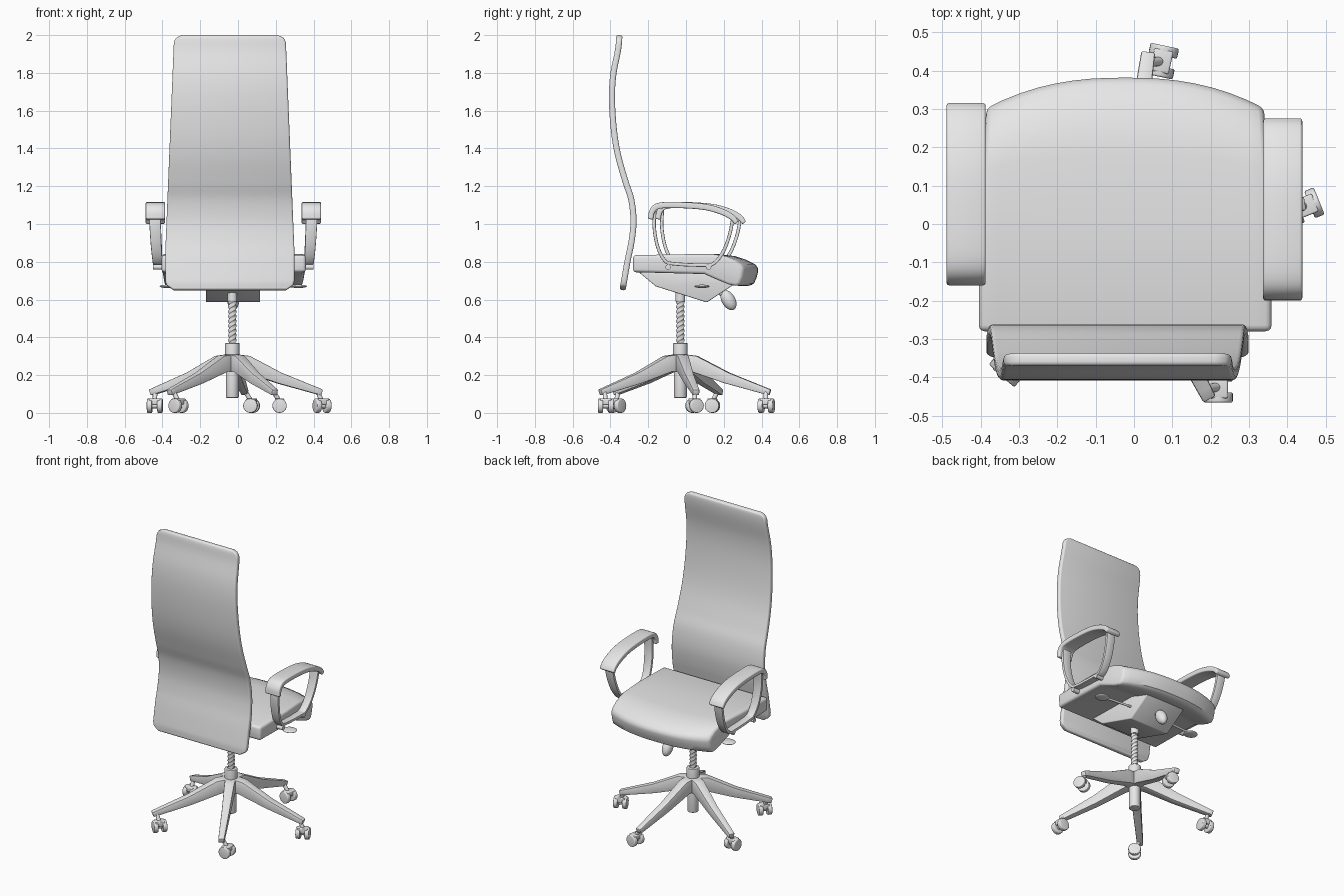
import bpy
import bmesh
import math
from mathutils import Vector, Matrix

cube = bpy.data.objects.get("Cube")
if cube:
    bpy.data.objects.remove(cube, do_unlink=True)

grey = bpy.data.materials.new("plain grey")
grey.use_nodes = True
grey.diffuse_color = (0.8, 0.8, 0.8, 1)
grey.node_tree.nodes["Principled BSDF"].inputs["Base Color"].default_value = (0.8, 0.8, 0.8, 1)

CX = CY = -0.03  # centre of the column


def finish(name, bm, bevel=0.0, matrix=None, segments=3):
    """Turn a bmesh into a shaded object with softened edges."""
    if matrix:
        bmesh.ops.transform(bm, matrix=matrix, verts=bm.verts)
    bmesh.ops.recalc_face_normals(bm, faces=bm.faces)
    mesh = bpy.data.meshes.new(name)
    bm.to_mesh(mesh)
    bm.free()
    obj = bpy.data.objects.new(name, mesh)
    bpy.context.collection.objects.link(obj)
    mesh.materials.append(grey)
    bpy.ops.object.select_all(action='DESELECT')
    obj.select_set(True)
    bpy.context.view_layer.objects.active = obj
    if bevel:
        mod = obj.modifiers.new("soft edges", 'BEVEL')
        mod.width = bevel
        mod.segments = segments
        mod.limit_method = 'ANGLE'
        mod.angle_limit = math.radians(40)
        bpy.ops.object.convert(target='MESH')
    bpy.ops.object.shade_smooth_by_angle(angle=math.radians(35))
    return obj


def loft(name, rings, **kw):
    """Skin a list of equal rings and cap both ends."""
    bm = bmesh.new()
    loops = [[bm.verts.new(p) for p in ring] for ring in rings]
    for a, b in zip(loops, loops[1:]):
        for i in range(len(a)):
            j = (i + 1) % len(a)
            bm.faces.new((a[i], a[j], b[j], b[i]))
    bm.faces.new(loops[0])
    bm.faces.new(loops[-1])
    return finish(name, bm, **kw)


def spline(points, steps):
    """Smooth curve through points of any dimension."""
    pts = [Vector(p) for p in points]
    pts = [2 * pts[0] - pts[1]] + pts + [2 * pts[-1] - pts[-2]]
    out = []
    for a, b, c, d in zip(pts, pts[1:], pts[2:], pts[3:]):
        for k in range(steps):
            t = k / steps
            out.append(0.5 * (2 * b + (c - a) * t + (2 * a - 5 * b + 4 * c - d) * t ** 2
                              + (3 * b - a - 3 * c + d) * t ** 3))
    return out + [pts[-2]]


def band(name, path, **kw):
    """Rectangular section along (y, z, x centre, half width, half thickness)."""
    rings = []
    for i, (y, z, x, w, t) in enumerate(path):
        p, q = path[max(i - 1, 0)], path[min(i + 1, len(path) - 1)]
        n = Vector((p[1] - q[1], q[0] - p[0])).normalized() * t
        rings.append([(x - w, y + n.x, z + n.y), (x + w, y + n.x, z + n.y),
                      (x + w, y - n.x, z - n.y), (x - w, y - n.x, z - n.y)])
    return loft(name, rings, **kw)


def rod(name, start, end, r1, r2=None, sides=24, **kw):
    a, b = Vector(start), Vector(end)
    bm = bmesh.new()
    bmesh.ops.create_cone(bm, cap_ends=True, segments=sides, radius1=r1,
                          radius2=r1 if r2 is None else r2, depth=(b - a).length)
    turn = (b - a).to_track_quat('Z', 'Y').to_matrix().to_4x4()
    bmesh.ops.transform(bm, matrix=Matrix.Translation((a + b) / 2) @ turn, verts=bm.verts)
    return finish(name, bm, **kw)


def ball(name, centre, radii, tilt=0.0):
    bm = bmesh.new()
    bmesh.ops.create_uvsphere(bm, u_segments=24, v_segments=14, radius=1)
    m = Matrix.Translation(centre) @ Matrix.Rotation(tilt, 4, 'X') @ Matrix.Diagonal((*radii, 1))
    return finish(name, bm, matrix=m)


# Backrest: one S-curved padded panel with rounded corners
curve = spline([(-0.352, 2.0), (-0.36, 1.92), (-0.385, 1.79), (-0.392, 1.66), (-0.382, 1.5),
                (-0.36, 1.365), (-0.322, 1.23), (-0.29, 1.13), (-0.278, 1.02),
                (-0.287, 0.915), (-0.31, 0.8), (-0.336, 0.65)], 6)
panel = []
for y, z in curve:
    half = 0.342 - 0.045 * min(1, max(0, (z - 0.85) / 1.1))
    edge = min(2.0 - z, z - 0.65)
    if edge < 0.05:
        half -= 0.045 * (1 - math.sqrt(max(0, 1 - (1 - edge / 0.05) ** 2)))
    panel.append((y, z, -0.043, half, 0.016))
band("backrest", panel, bevel=0.01)

# Seat: side profile lofted across the width, front edge bowed
profile = [(-0.28, 0.835), (0.0, 0.84), (0.18, 0.84), (0.26, 0.83), (0.32, 0.81), (0.365, 0.787),
           (0.385, 0.765), (0.375, 0.72), (0.36, 0.685), (0.335, 0.67), (0.28, 0.68),
           (0.19, 0.71), (0.12, 0.735), (-0.28, 0.745)]
rings = []
for k in range(17):
    u = k / 8 - 1
    bow = 0.08 * abs(u) ** 2.4
    rings.append([(-0.023 + u * (0.382 - 0.02 * max(0, y) / 0.385),
                   y - bow * max(0, y) / 0.385, z) for y, z in profile])
loft("seat", rings, bevel=0.016)

# Tilt mechanism under the seat, with its knob and paddles
box = [(-0.25, 0.745), (-0.16, 0.67), (0.11, 0.585), (0.27, 0.69), (0.2, 0.735)]
loft("tilt_mechanism", [[(x, y, z) for y, z in box] for x in (-0.17, 0.117)], bevel=0.006)
rod("knob_stem", (-0.025, 0.16, 0.66), (-0.025, 0.22, 0.605), 0.015)
ball("tension_knob", (-0.025, 0.225, 0.597), (0.032, 0.036, 0.058), math.radians(30))
for side, tag in ((1, "left"), (-1, "right")):
    x = -0.025 + side * 0.345
    rod(tag + "_lever_rod", (-0.025, 0.12, 0.67), (x, 0.09, 0.67), 0.007, sides=12)
    ball(tag + "_lever_paddle", (x, 0.085, 0.67), (0.045, 0.04, 0.009))

# Armrests: wide curved pad on a U-shaped strap, bolted to the seat
for side, tag, dy in ((1, "left", 0.0), (-1, "right", 0.04)):
    def at(y, z, x, w, t):
        return (y + dy, z, -0.025 + side * x, w, t)
    pad = spline([at(-0.188, 1.025, 0.413, 0.051, 0.013), at(-0.178, 1.07, 0.413, 0.051, 0.015),
                  at(-0.14, 1.097, 0.413, 0.051, 0.016), at(-0.03, 1.1, 0.413, 0.051, 0.016),
                  at(0.1, 1.09, 0.413, 0.051, 0.016), at(0.19, 1.065, 0.413, 0.051, 0.016),
                  at(0.245, 1.035, 0.413, 0.051, 0.015), at(0.268, 1.005, 0.413, 0.051, 0.012)], 5)
    band(tag + "_arm_pad", pad, bevel=0.009)
    strap = spline([at(-0.165, 1.08, 0.416, 0.03, 0.009), at(-0.168, 0.98, 0.413, 0.03, 0.009),
                    at(-0.15, 0.88, 0.408, 0.028, 0.009), at(-0.115, 0.81, 0.402, 0.026, 0.009),
                    at(-0.07, 0.79, 0.4, 0.025, 0.009), at(0.09, 0.782, 0.4, 0.025, 0.009),
                    at(0.145, 0.79, 0.4, 0.025, 0.009), at(0.195, 0.85, 0.404, 0.027, 0.009),
                    at(0.23, 0.94, 0.41, 0.029, 0.009), at(0.248, 1.03, 0.415, 0.03, 0.009)], 5)
    band(tag + "_arm_strap", strap, bevel=0.004, segments=2)
    for y in (-0.095, 0.12):
        rod(tag + "_arm_bolt", (-0.025 + side * 0.36, y + dy * 0.5, 0.772),
            (-0.025 + side * 0.425, y + dy * 0.5, 0.772), 0.014, sides=16)

# Column: outer tube, hub, twisted spindle and collar
rod("column_tube", (CX, CY, 0.08), (CX, CY, 0.3), 0.034, bevel=0.004)
rod("column_hub", (CX, CY, 0.22), (CX, CY, 0.37), 0.038, bevel=0.004)
twist = []
for k in range(61):
    z = 0.36 + 0.24 * k / 60
    twist.append([(CX + 0.023 * math.cos(k * 0.25 + i * math.pi / 2),
                   CY + 0.023 * math.sin(k * 0.25 + i * math.pi / 2), z) for i in range(4)])
loft("twisted_spindle", twist)
rod("spindle_collar", (CX, CY, 0.59), (CX, CY, 0.69), 0.026)

# Five tapered legs, each with a twin-wheel caster
casters = [(0.445, 0.045, 22), (0.072, 0.425, 78), (-0.44, 0.14, 175),
           (-0.315, -0.37, 50), (0.22, -0.425, 90)]
for i, (x, y, heading) in enumerate(casters):
    angle = math.radians(10 + 72 * i)
    place = Matrix.Translation((CX, CY, 0)) @ Matrix.Rotation(angle - math.pi / 2, 4, 'Z')
    leg = [(0.02, 0.265, 0, 0.032, 0.045), (0.075, 0.26, 0, 0.03, 0.044),
           (0.25, 0.185, 0, 0.024, 0.03), (0.45, 0.118, 0, 0.019, 0.018),
           (0.48, 0.108, 0, 0.018, 0.016)]
    band("base_leg", leg, bevel=0.005, matrix=place, segments=2)
    axis = Vector((math.cos(math.radians(heading)), math.sin(math.radians(heading)), 0))
    hub = Vector((x, y, 0.038))
    for s in (-1, 1):
        rod("caster_wheel", hub + axis * s * 0.014, hub + axis * s * 0.041, 0.038, bevel=0.005)
    rod("caster_axle", hub - axis * 0.02, hub + axis * 0.02, 0.014)
    bm = bmesh.new()
    bmesh.ops.create_cube(bm, size=1)
    finish("caster_fork", bm, bevel=0.005,
           matrix=Matrix.Translation((x, y, 0.06)) @ Matrix.Rotation(math.radians(heading), 4, 'Z')
           @ Matrix.Diagonal((0.06, 0.05, 0.032, 1)))
    tip = Vector((CX + 0.455 * math.cos(angle), CY + 0.455 * math.sin(angle), 0.12))
    rod("caster_stem", (x, y, 0.06), tip, 0.012, sides=16)
